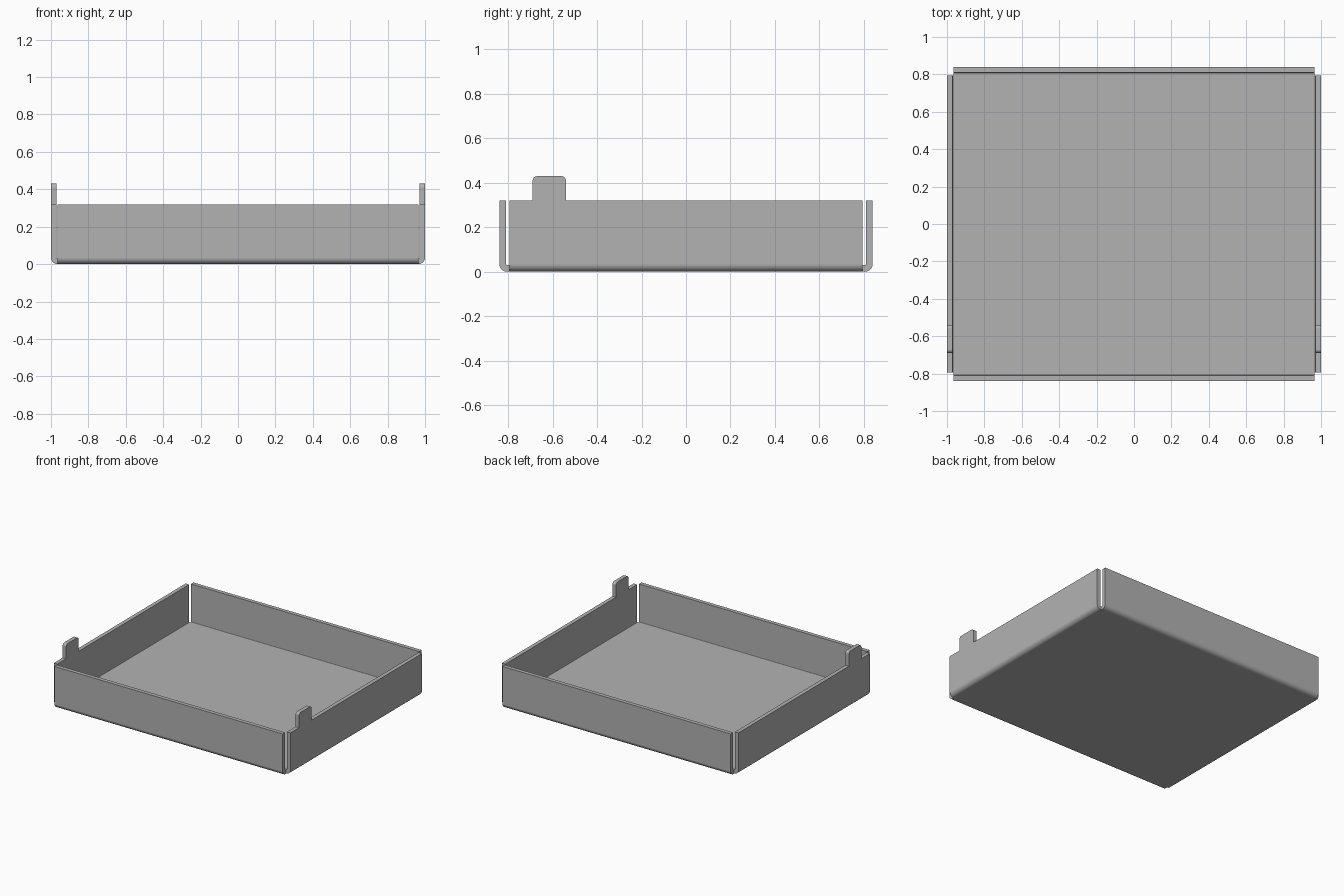
import bpy, bmesh, math

cube = bpy.data.objects.get("Cube")
if cube:
    bpy.data.objects.remove(cube)

# Sheet dimensions
HALF_X, HALF_Y = 1.0, 0.84
HEIGHT, TAB_TOP = 0.32, 0.43
SHEET, BEND = 0.03, 0.035
TAB_FRONT, TAB_BACK, TAB_ROUND = -0.69, -0.54, 0.02
FLOOR_X, FLOOR_Y = HALF_X - BEND, HALF_Y - BEND
SIDE_Y = 0.795          # side walls stop short of the end walls
STEPS = 6

bm = bmesh.new()


def bend_up(a, b, direction):
    """Fold the floor edge a-b upward through a quarter round."""
    base = [a.co.copy(), b.co.copy()]
    for i in range(1, STEPS + 1):
        t = math.pi / 2 * i / STEPS
        out, up = BEND * math.sin(t), BEND * (1 - math.cos(t))
        c, d = [bm.verts.new((p.x + direction[0] * out, p.y + direction[1] * out, up))
                for p in base]
        bm.faces.new((a, b, d, c))
        a, b = c, d
    return a, b


def tab_outline():
    """Outline of the tab from back to front, as (y, z), with rounded top corners."""
    pts = [(TAB_BACK, HEIGHT)]
    for cy, start in ((TAB_BACK - TAB_ROUND, 0), (TAB_FRONT + TAB_ROUND, math.pi / 2)):
        for i in range(5):
            t = start + math.pi / 2 * i / 4
            pts.append((cy + TAB_ROUND * math.cos(t),
                        TAB_TOP - TAB_ROUND + TAB_ROUND * math.sin(t)))
    return pts + [(TAB_FRONT, HEIGHT)]


# Floor, with small corner reliefs between neighbouring walls
ys = (-FLOOR_Y, -SIDE_Y, SIDE_Y, FLOOR_Y)
right = [bm.verts.new((FLOOR_X, y, 0)) for y in ys]
left = [bm.verts.new((-FLOOR_X, y, 0)) for y in ys]
floor = bm.faces.new(right + left[::-1])

# Front and back walls
for k, s in ((0, -1), (3, 1)):
    a, b = bend_up(left[k], right[k], (0, s))
    c, d = [bm.verts.new((v.co.x, v.co.y, HEIGHT)) for v in (a, b)]
    bm.faces.new((a, b, d, c))

# Side walls, each with one tab
for row, s in ((left, -1), (right, 1)):
    a, b = bend_up(row[1], row[2], (s, 0))
    rim = [(SIDE_Y, HEIGHT)] + tab_outline() + [(-SIDE_Y, HEIGHT)]
    bm.faces.new([a, b] + [bm.verts.new((s * HALF_X, y, z)) for y, z in rim])

# Normals point out of the tray
bmesh.ops.recalc_face_normals(bm, faces=bm.faces[:])
floor.normal_update()
if floor.normal.z > 0:
    bmesh.ops.reverse_faces(bm, faces=bm.faces[:])

mesh = bpy.data.meshes.new("folded_tray")
bm.to_mesh(mesh)
bm.free()
tray = bpy.data.objects.new("folded_tray", mesh)
bpy.context.collection.objects.link(tray)

# Grey metal
grey = bpy.data.materials.new("grey_metal")
grey.use_nodes = True
colour = (0.45, 0.45, 0.45, 1)
grey.diffuse_color = colour
grey.node_tree.nodes["Principled BSDF"].inputs["Base Color"].default_value = colour
mesh.materials.append(grey)

# Sheet thickness, inward
bpy.ops.object.select_all(action="DESELECT")
tray.select_set(True)
bpy.context.view_layer.objects.active = tray
solid = tray.modifiers.new("sheet_thickness", "SOLIDIFY")
solid.thickness = SHEET
solid.offset = -1
solid.use_even_offset = True
bpy.ops.object.modifier_apply(modifier=solid.name)

# Smooth bends, flat walls
bpy.ops.object.shade_smooth_by_angle(angle=math.radians(30))
weighted = tray.modifiers.new("flat_walls", "WEIGHTED_NORMAL")
weighted.keep_sharp = True
